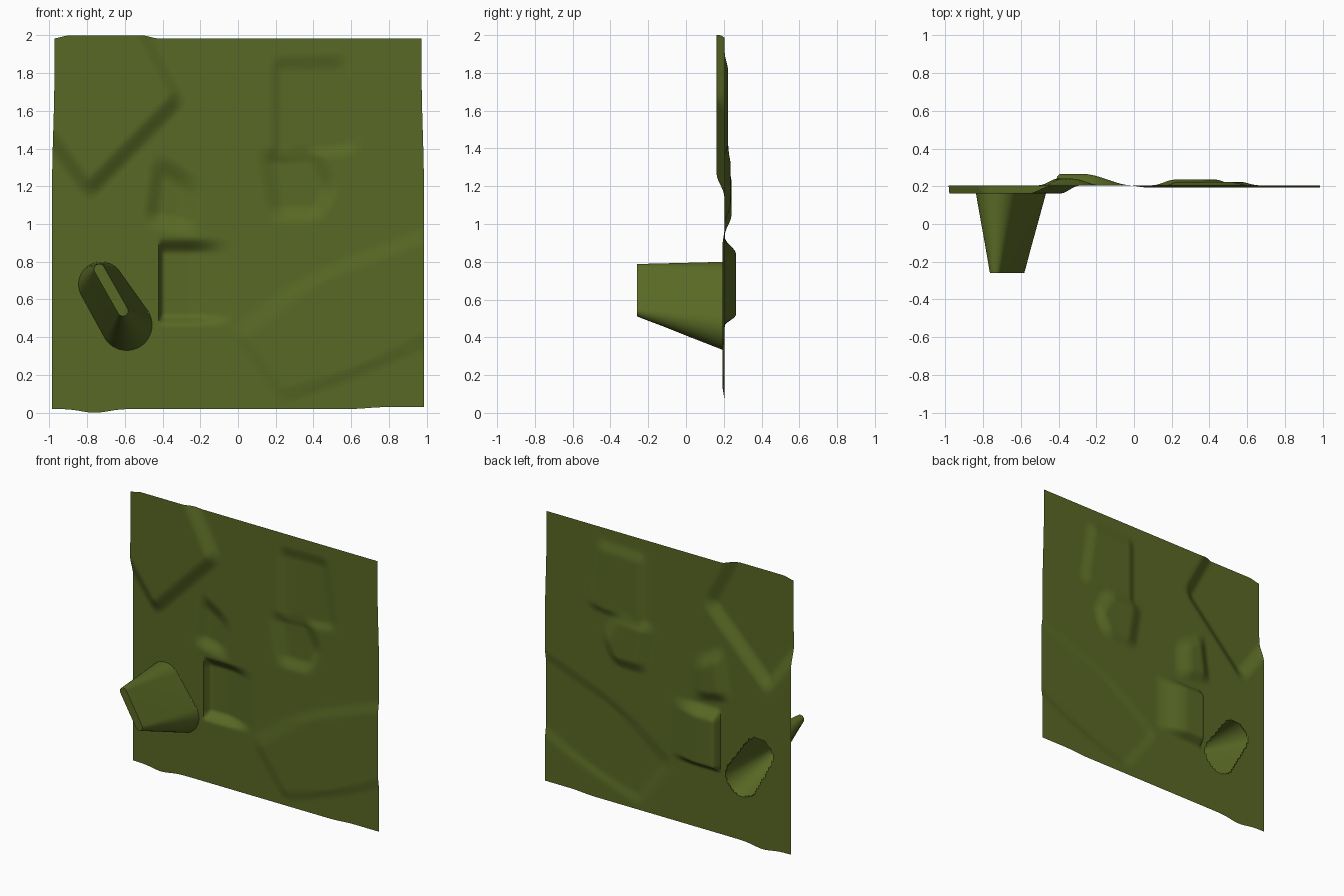
import bpy, bmesh, math
from mathutils import Vector

if "Cube" in bpy.data.objects:
    bpy.data.objects.remove(bpy.data.objects["Cube"])

olive = bpy.data.materials.new("olive green")
olive.diffuse_color = (0.100, 0.140, 0.018, 1)
olive.use_nodes = True
olive.node_tree.nodes["Principled BSDF"].inputs["Base Color"].default_value = olive.diffuse_color


def smooth(t):
    t = max(0.0, min(1.0, t))
    return t * t * (3 - 2 * t)


def region(x, z, pts, widths):
    """Soft mask of a convex counter-clockwise polygon, one blend width per edge."""
    m = 1.0
    for i, (ax, az) in enumerate(pts):
        bx, bz = pts[(i + 1) % len(pts)]
        d = ((bx - ax) * (z - az) - (bz - az) * (x - ax)) / math.hypot(bx - ax, bz - az)
        m *= smooth(d / widths[i] + 0.5)
    return m


# (depth change, outline in x/z, edge blend widths)
FEATURES = [
    # raised upper-left panel
    (-0.043, [(-0.79, 1.18), (-0.32, 1.66), (-0.55, 2.10), (-1.30, 2.30), (-1.30, 1.88)],
     [0.11, 0.11, 0.1, 0.1, 0.11]),
    # stepped pocket beside the spout
    (0.06, [(-0.41, 0.49), (-0.14, 0.49), (-0.14, 0.885), (-0.41, 0.885)],
     [0.06, 0.26, 0.09, 0.015]),
    # shallow hollow above the pocket
    (0.035, [(-0.46, 1.02), (-0.26, 0.98), (-0.25, 1.22), (-0.42, 1.32)],
     [0.1, 0.15, 0.12, 0.1]),
    # middle and upper-right hollows
    (0.03, [(0.20, 1.05), (0.42, 1.05), (0.50, 1.20), (0.40, 1.38), (0.15, 1.36)],
     [0.1, 0.1, 0.12, 0.1, 0.12]),
    (0.018, [(0.20, 1.38), (0.55, 1.38), (1.30, 1.62), (1.30, 1.88), (0.55, 1.86), (0.50, 2.2), (0.20, 2.2)],
     [0.08, 0.1, 0.1, 0.1, 0.1, 0.1, 0.07]),
    # lower-right fold
    (-0.012, [(0.0, 0.42), (0.28, 0.03), (0.62, 0.20), (1.3, 0.4), (1.3, 1.05), (0.4, 0.72)],
     [0.1, 0.1, 0.1, 0.1, 0.1, 0.12]),
]


def depth(x, z):
    y = 0.205
    for amount, pts, widths in FEATURES:
        y += amount * region(x, z, pts, widths)
    return y


def stadium(p, rp, q, rq, n=20):
    """Outline round two circles in the x/z plane."""
    p, q = Vector(p), Vector(q)
    a0 = math.atan2(q.y - p.y, q.x - p.x)
    out = []
    for c, r, start in ((p, rp, a0 + math.pi / 2), (q, rq, a0 - math.pi / 2)):
        for i in range(n + 1):
            a = start + math.pi * i / n
            out.append((c.x + r * math.cos(a), c.y + r * math.sin(a)))
    return out


BASE = ((-0.725, 0.68), 0.12, (-0.59, 0.465), 0.135)
TIP = ((-0.735, 0.76), 0.028, (-0.61, 0.54), 0.028)


def in_base(x, z):
    p, q, v = Vector(BASE[0]), Vector(BASE[2]), Vector((x, z))
    t = max(0, min(1, (v - p).dot(q - p) / (q - p).length_squared))
    return (v - p.lerp(q, t)).length < BASE[1] + t * (BASE[3] - BASE[1]) - 0.008


def finish(bm, name, angle):
    mesh = bpy.data.meshes.new(name)
    bm.to_mesh(mesh)
    bm.free()
    mesh.materials.append(olive)
    ob = bpy.data.objects.new(name, mesh)
    bpy.context.collection.objects.link(ob)
    bpy.ops.object.select_all(action='DESELECT')
    ob.select_set(True)
    bpy.context.view_layer.objects.active = ob
    bpy.ops.object.shade_smooth_by_angle(angle=math.radians(angle))
    return ob


# rippled sheet: grid with slightly uneven borders, displaced in depth
N = 150
bm = bmesh.new()
rows = []
for j in range(N + 1):
    v = j / N
    row = []
    for i in range(N + 1):
        u = 2 * i / N - 1
        top = 1.983 + 0.017 * region(u, 1, [(-0.96, 0), (-0.48, 0), (-0.48, 2), (-0.96, 2)], [.1] * 4)
        bottom = 0.02 - 0.02 * math.exp(-((u + 0.77) / 0.1) ** 2) + 0.01 * smooth((u - 0.6) / 0.2)
        z = bottom + v * (top - bottom)
        x = u * (0.985 - 0.012 * smooth((v - 0.6) / 0.3))
        row.append(bm.verts.new((x, depth(x, z), z)))
    rows.append(row)
for j in range(N):
    for i in range(N):
        a, b, c, d = rows[j][i], rows[j][i + 1], rows[j + 1][i + 1], rows[j + 1][i]
        m = (a.co + c.co) / 2
        if not in_base(m.x, m.z):      # leave the spout opening
            bm.faces.new((a, b, c, d))
bmesh.ops.delete(bm, geom=[w for w in bm.verts if not w.link_faces], context='VERTS')
finish(bm, "rippled_sheet", 50)

# hollow tapered spout, open at the back, closed narrow tip
bm = bmesh.new()
base, tip = stadium(*BASE), stadium(*TIP)
rings = []
for t, y in ((0, 0.203), (0.06, 0.175), (0.35, 0.04), (0.7, -0.12), (0.95, -0.24), (1, -0.26)):
    rings.append([bm.verts.new((b[0] + (c[0] - b[0]) * t, y, b[1] + (c[1] - b[1]) * t))
                  for b, c in zip(base, tip)])
for r, s in zip(rings, rings[1:]):
    for i in range(len(r)):
        k = (i + 1) % len(r)
        bm.faces.new((r[i], r[k], s[k], s[i]))
bm.faces.new(rings[-1])
bmesh.ops.recalc_face_normals(bm, faces=bm.faces)
finish(bm, "hollow_spout", 40)
